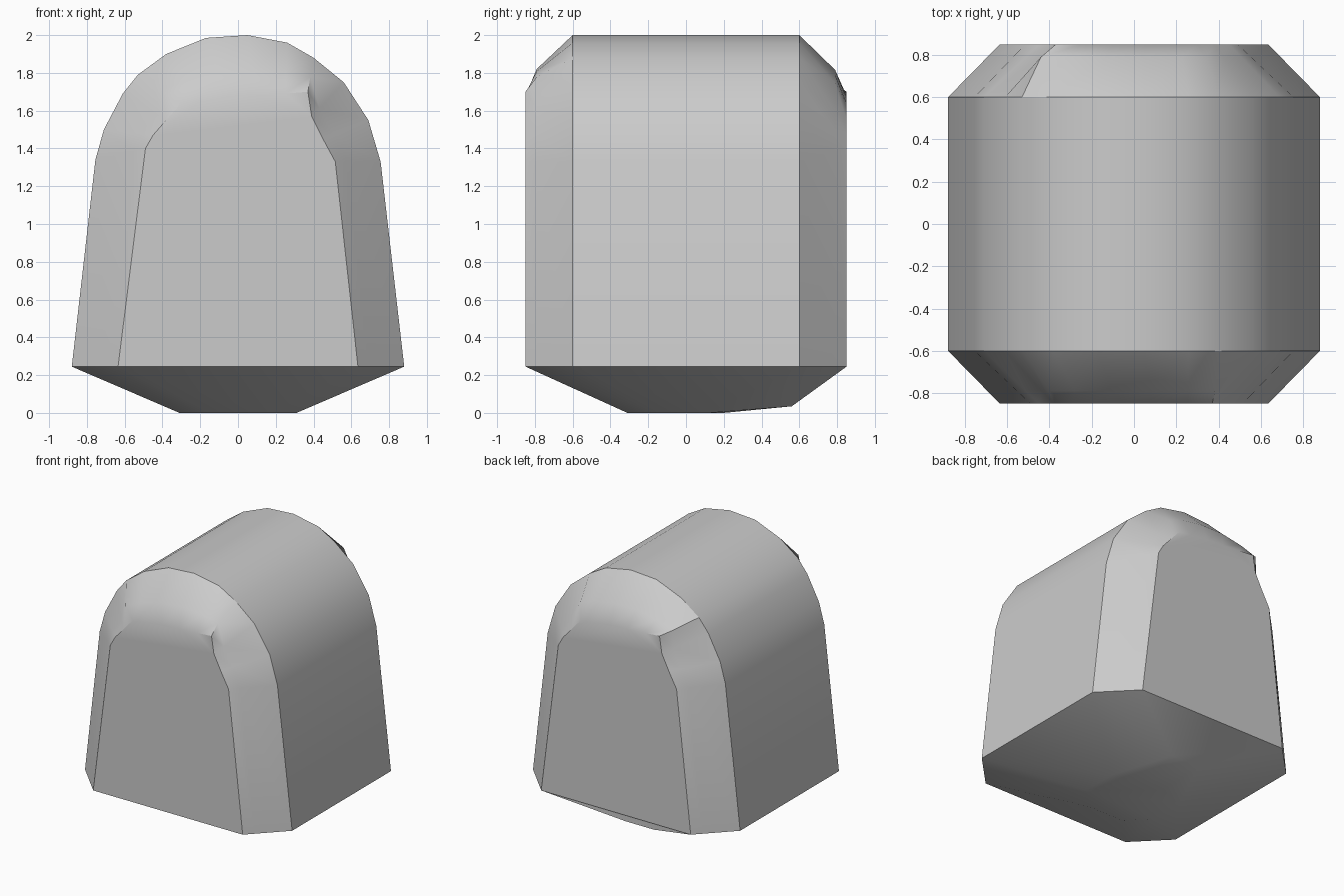
import bpy, bmesh, math

cube = bpy.data.objects.get("Cube")
if cube:
    bpy.data.objects.remove(cube, do_unlink=True)

# Plain grey surface
grey = bpy.data.materials.new("plain_grey")
grey.use_nodes = True
colour = (0.6, 0.6, 0.6, 1)
grey.diffuse_color = colour
grey.node_tree.nodes["Principled BSDF"].inputs["Base Color"].default_value = colour

RIM = 0.245

# Arched outline (x, z) of the body, and of the irregular end panel
arch = [(-.88, RIM), (-.755, 1.34), (-.71, 1.5), (-.61, 1.69), (-.53, 1.79),
        (-.38, 1.9), (-.17, 1.985), (.05, 2), (.26, 1.96), (.4, 1.88),
        (.56, 1.75), (.69, 1.55), (.755, 1.33), (.88, RIM)]
panel = [(-.635, RIM), (-.49, 1.4), (-.45, 1.47), (-.38, 1.55), (-.3, 1.64),
         (-.2, 1.65), (-.05, 1.67), (.1, 1.68), (.25, 1.69), (.37, 1.7),
         (.39, 1.57), (.45, 1.45), (.515, 1.33), (.635, RIM)]


def shoulder(outer, inner):
    """Rounded step between the arch and the end panel."""
    ring = []
    for i, ((ax, az), (bx, bz)) in enumerate(zip(outer, inner)):
        t = 0.56 if 4 <= i <= 9 else 0.76
        ring.append((ax + (bx - ax) * t, az + (bz - az) * t))
    return ring


def finish(bm, name):
    bmesh.ops.recalc_face_normals(bm, faces=bm.faces)
    mesh = bpy.data.meshes.new(name)
    bm.to_mesh(mesh)
    bm.free()
    mesh.materials.append(grey)
    obj = bpy.data.objects.new(name, mesh)
    bpy.context.collection.objects.link(obj)
    return obj


# Body: rings lofted from the front panel to the back panel
back_panel = [(-x, z) for x, z in reversed(panel)]
rings = [(-.85, panel), (-.79, shoulder(arch, panel)), (-.6, arch),
         (.6, arch), (.79, shoulder(arch, back_panel)), (.85, back_panel)]
bm = bmesh.new()
loops = [[bm.verts.new((x, y, z)) for x, z in ring] for y, ring in rings]
for a, b in zip(loops, loops[1:]):
    for i in range(len(a) - 1):
        bm.faces.new((a[i], a[i + 1], b[i + 1], b[i]))
bm.faces.new(loops[0])
bm.faces.new(loops[-1])

# Underside: shallow hull hanging from the rim
under = bmesh.new()
for sx in (-1, 1):
    for sy in (-1, 1):
        for x, y in ((.88, .6), (.635, .85)):
            under.verts.new((sx * x, sy * y, RIM))
    for x, y, z in ((.31, -.15, 0), (.15, -.31, 0), (.31, .12, 0),
                    (.1, .2, 0), (.12, .56, .035)):
        under.verts.new((sx * x, y, z))
bmesh.ops.convex_hull(under, input=under.verts)
lid = [f for f in under.faces if all(v.co.z > RIM - .001 for v in f.verts)]
bmesh.ops.delete(under, geom=lid, context='FACES')

# Join the underside to the body along the rim
under_mesh = bpy.data.meshes.new("underside")
under.to_mesh(under_mesh)
under.free()
bm.from_mesh(under_mesh)
bpy.data.meshes.remove(under_mesh)
bmesh.ops.remove_doubles(bm, verts=bm.verts, dist=.002)
body = finish(bm, "arched_block")

bpy.ops.object.select_all(action='DESELECT')
body.select_set(True)
bpy.context.view_layer.objects.active = body
bpy.ops.object.shade_smooth_by_angle(angle=math.radians(30))
